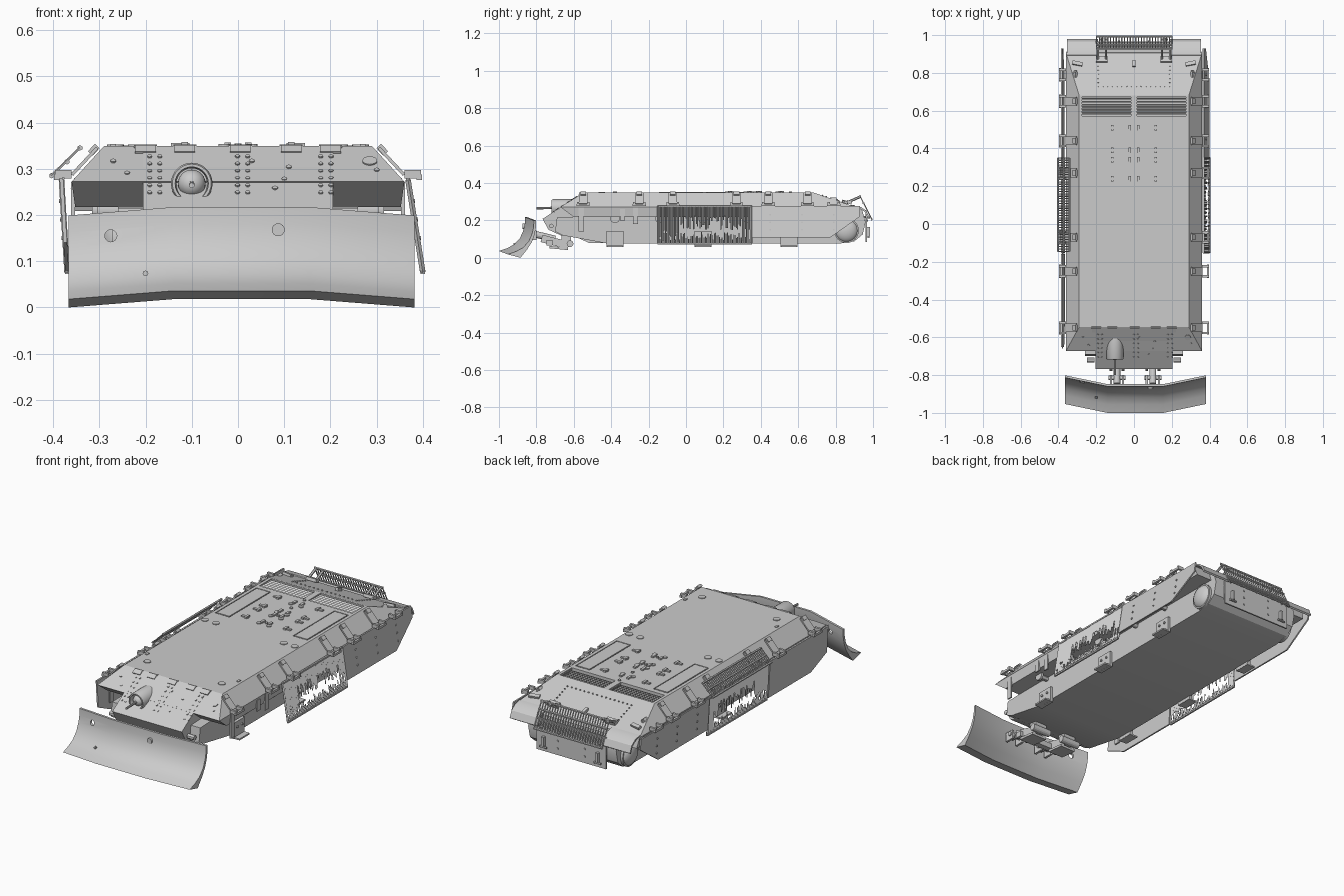
import bpy, bmesh, math, random
from mathutils import Matrix, Vector, Euler

if "Cube" in bpy.data.objects:
    bpy.data.objects.remove(bpy.data.objects["Cube"])

random.seed(4)
GL, SL, RD = 0.576, 0.82, -0.33      # tilt of glacis, side slope, rear deck
AX, AY = (0, math.pi / 2, 0), (math.pi / 2, 0, 0)


def xf(c, rot, s=(1, 1, 1)):
    return Matrix.LocRotScale(Vector(c), Euler(rot), Vector(s))


def box(bm, c, s, rot=(0, 0, 0)):
    bmesh.ops.create_cube(bm, size=1, matrix=xf(c, rot, s))


def cyl(bm, c, r, d, rot=(0, 0, 0), seg=16, r2=None):
    bmesh.ops.create_cone(bm, cap_ends=True, segments=seg, radius1=r, depth=d,
                          radius2=r if r2 is None else r2, matrix=xf(c, rot))


def rod(bm, p, q, r=0.004, seg=6):
    p, q = Vector(p), Vector(q)
    m = Matrix.Translation((p + q) / 2) @ (q - p).to_track_quat('Z', 'Y').to_matrix().to_4x4()
    bmesh.ops.create_cone(bm, cap_ends=True, segments=seg, radius1=r, radius2=r,
                          depth=(q - p).length, matrix=m)


def loft(bm, rings):
    vs = [[bm.verts.new(p) for p in r] for r in rings]
    n = len(rings[0])
    for a, b in zip(vs, vs[1:]):
        for i in range(n):
            bm.faces.new((a[i], a[(i + 1) % n], b[(i + 1) % n], b[i]))
    bm.faces.new(vs[0][::-1])
    bm.faces.new(vs[-1])


def prism(bm, prof, x0, x1):
    loft(bm, [[(x, y, z) for y, z in prof] for x in (x0, x1)])


def make(name, bm, smooth=False):
    bmesh.ops.recalc_face_normals(bm, faces=bm.faces)
    me = bpy.data.meshes.new(name)
    bm.to_mesh(me)
    bm.free()
    ob = bpy.data.objects.new(name, me)
    bpy.context.collection.objects.link(ob)
    if smooth:
        bpy.ops.object.select_all(action='DESELECT')
        ob.select_set(True)
        bpy.context.view_layer.objects.active = ob
        bpy.ops.object.shade_smooth_by_angle(angle=math.radians(30))
    return ob


def cut(ob, name, bm):
    c = make(name, bm)
    c.hide_render = True
    c.hide_set(True)
    mod = ob.modifiers.new(name, 'BOOLEAN')
    mod.object, mod.operation = c, 'DIFFERENCE'


def glacis_z(y):
    return 0.347 + 0.65 * (y + 0.55)


def skirt_x(s, z):
    # right side flares outward towards the bottom, left side leans in slightly
    return .367 + (.28 - z) * .16 if s > 0 else -.382 + (.28 - z) * .06


# upper hull with sloped sides, recessed louvre bays and hatch wells
bm = bmesh.new()
loft(bm, [[(-x, f, z), (x, f, z), (x, b, z), (-x, b, z)] for x, f, b, z in
          ((.352, -.60, .92, .217), (.36, -.672, .905, .272), (.29, -.545, .68, .349))])
hull = make("upper_hull", bm)
bm = bmesh.new()
for s in (-1, 1):
    box(bm, (s * .145, .622, .35), (.258, .1, .04))
    box(bm, (s * .23, .37, .352), (.085, .35, .016))
cut(hull, "roof_recess_cutter", bm)

# lower hull and nose
bm = bmesh.new()
prism(bm, [(-.69, .215), (-.70, .14), (-.66, .12), (-.42, .076), (.82, .076), (.90, .088),
           (.945, .125), (.96, .19), (.94, .262), (.8, .262)], -.26, .26)
prism(bm, [(-.55, .3), (-.55, .349), (-.767, glacis_z(-.767) + .002), (-.735, .15), (-.67, .12), (-.5, .11)],
      -.205, .205)
make("lower_hull", bm, True)

# rear mudguards
bm = bmesh.new()
arc = [(.895, .280), (.935, .272), (.965, .250), (.98, .215)]
for s in (-1, 1):
    prism(bm, arc + [(y - .008, z - .006) for y, z in arc[::-1]], s * .19, s * .355)
make("rear_mudguards", bm, True)

# skirts: rear on both sides, front on the left only
bm = bmesh.new()
rear = [(.35, .278), (.93, .278), (.93, .22), (.77, .107), (.35, .107)]
front = [(-.65, .28), (-.16, .28), (-.16, .08), (-.52, .08), (-.65, .14)]
for s, prof in ((1, rear), (-1, rear), (-1, front)):
    loft(bm, [[(skirt_x(s, z) + d, y, z) for y, z in prof] for d in (-.004, .004)])
for s in (-1, 1):
    for y in (.45, .62, .79):
        for z in (.15, .19, .23):
            cyl(bm, (skirt_x(s, z) + s * .004, y, z), .005, .008, AX, 6)
make("side_skirts", bm)

# side mesh screens with torn vertical strands
bm = bmesh.new()
for s in (-1, 1):
    for z in (.076, .276):
        box(bm, (skirt_x(s, z), .1, z), (.009, .505, .008))

    def strand(y, z0, z1, r):
        rod(bm, (skirt_x(s, z0), y, z0), (skirt_x(s, z1), y, z1), r, 4)
    for y in (-.15, .35):
        strand(y, .076, .276, .006)
    for i in range(72):
        y = -.145 + i * .49 / 71
        a, b = random.uniform(.05, .13), random.uniform(.015, .06)
        if i < 16 or i > 64:
            a = random.uniform(.12, .19)
        strand(y, .275 - a, .275, .003)
        strand(y, .078, .078 + b, .0025)
make("side_screens", bm)

# slanted slat rack on left side
bm = bmesh.new()
for x, z in ((-.403, .285), (-.37, .315), (-.342, .345)):
    rod(bm, (x, -.145, z), (x, .35, z), .006)
for i in range(40):
    y = -.145 + i * .495 / 39
    rod(bm, (-.403, y, .285), (-.342, y, .345), .003, 5)
make("left_slat_rack", bm)

# running gear remains: rollers, hull brackets, final drives
bm = bmesh.new()
for s in (-1, 1):
    for y in (-.38, -.14, .09, .33, .56):
        cyl(bm, (s * .285, y, .21), .014, .05, AX, 12)
        cyl(bm, (s * .31, y, .21), .025, .012, AX, 16)
    for y in (-.38, .09, .55):
        box(bm, (s * .265, y, .1), (.018, .09, .085))
        box(bm, (s * .28, y, .062), (.05, .085, .008))
        for dy in (-.02, .02):
            cyl(bm, (s * .276, y + dy, .115), .006, .01, AX, 6)
    bmesh.ops.create_uvsphere(bm, u_segments=28, v_segments=14, radius=1,
                              matrix=xf((s * .262, .858, .145), (0, 0, 0), (.035, .062, .062)))
    cyl(bm, (s * .265, .858, .145), .066, .016, AX, 32)
    for y in (-.72, -.68):
        cyl(bm, (s * .23, y, .17), .012, .04, AX, 12)
    for y, z, h in ((-.56, .205, .13), (-.34, .23, .06), (-.27, .225, .09)):
        box(bm, (s * .357, y, z), (.008, .028, h))
make("running_gear_mounts", bm, True)

# clamps along both roof edges
bm = bmesh.new()
for s in (-1, 1):
    for y in (.79, .65, .44, .27, -.07, -.25, -.55):
        k = max(0, y - .66) * .25
        box(bm, (s * .332, y, .316 - k), (.08, .045, .007), (0, s * SL, 0))
        for dy in (-.027, .027):
            box(bm, (s * .378, y + dy, .288), (.036, .012, .018))
        box(bm, (s * .392, y, .282), (.012, .07, .012))
        box(bm, (s * .312, y, .341 - k), (.022, .03, .014), (0, s * SL, 0))
rod(bm, (-.378, -.66, .279), (-.378, .9, .279), .003)
make("roof_edge_clamps", bm)

# louvre slats and hatch covers inside the recesses
bm = bmesh.new()
for s in (-1, 1):
    for i in range(6):
        box(bm, (s * .145, .584 + i * .0155, .34), (.258, .012, .003), (.6, 0, 0))
    box(bm, (s * .23, .37, .347), (.075, .338, .006))
make("roof_louvres_and_hatches", bm)

# small roof fittings
bm = bmesh.new()
for s in (-1, 1):
    for y in (.51, .39, .34, .24):
        box(bm, (s * .125, y, .351), (.04, .014, .009))
        box(bm, (s * .115, y, .353), (.014, .028, .01))
        box(bm, (s * .022, y, .352), (.014, .03, .01))
        cyl(bm, (s * .03, y - .02, .350), .012, .008)
    for c in ((.265, .10), (.2, .10), (.22, -.45)):
        cyl(bm, (s * c[0], c[1], .350), .018, .005, seg=20)
    box(bm, (s * .27, -.38, .35), (.012, .02, .006))
    # rear deck lift hooks and bolt lines
    box(bm, (s * .3, .85, .296), (.055, .02, .014), (RD, 0, s * .2))
    for i in range(8):
        cyl(bm, (s * (.014 + i * .025), .73, .333), .004, .008, (RD, 0, 0), 6)
    for i in range(5):
        cyl(bm, (s * .19, .75 + i * .022, .326 - i * .0075), .004, .008, (RD, 0, 0), 6)
for y in (.56, .45, .34, .24):
    cyl(bm, (0, y, .350), .008, .01, seg=8)
box(bm, (0, .85, .298), (.016, .035, .016), (RD, 0, 0))
make("roof_fittings", bm)

# glacis hinges, rivets and lamp
bm = bmesh.new()
for x in (-.2, -.115, .005, .115, .2):
    box(bm, (x, -.562, .341), (.045, .024, .008), (GL, 0, 0))
    cyl(bm, (x, -.548, .347), .005, .05, AX, 8)
for x in (-.18, .01, .19):
    for dx in (-.011, .011):
        for i in range(6):
            y = -.585 - i * .024
            cyl(bm, (x + dx, y, glacis_z(y)), .005, .01, (GL, 0, 0), 8)
for x, y in ((.03, -.6), (.1, -.66), (.11, -.62), (.08, -.69), (-.27, -.6), (-.24, -.64), (.3, -.63)):
    cyl(bm, (x, y, glacis_z(y)), .006, .01, (GL, 0, 0), 8)
cyl(bm, (.285, -.60, .315), .016, .008, (GL, 0, 0))
make("glacis_fittings", bm)

# hollow ball mount collar with recessed ball and short barrel
bm = bmesh.new()
outline = [(-.60, .045), (-.712, .045), (-.718, .042), (-.718, .036), (-.68, .033), (-.60, .033)]
loft(bm, [[(-.1 + r * math.cos(a), y, .268 + r * math.sin(a)) for a in (i * math.tau / 28 for i in range(28))]
          for y, r in outline])
bmesh.ops.create_uvsphere(bm, u_segments=24, v_segments=12, radius=.03, matrix=xf((-.1, -.69, .268), (0, 0, 0)))
rod(bm, (-.1, -.69, .268), (-.1, -.8, .264), .006, 10)
make("ball_mount", bm, True)

# dozer blade: swept wings, concave face, one hole
prof = [(-1.0, .036), (-.955, .052), (-.918, .072), (-.888, .105), (-.870, .145), (-.862, .18), (-.860, .217),
        (-.848, .217), (-.849, .18), (-.857, .14), (-.872, .10), (-.898, .06), (-.932, .018)]
bm = bmesh.new()
rings = []
for x in (-.374, -.147, .147, .374):
    k = max(0, (abs(x) - .147) / .227)
    rings.append([(x + .0075, y + .047 * k, z - .018 * k) for y, z in prof])
loft(bm, rings)
blade = make("dozer_blade", bm, True)
bm = bmesh.new()
cyl(bm, (-.275, -.85, .155), .013, .2, AY, 20)
cut(blade, "blade_hole_cutter", bm)

# blade linkage and face lugs
bm = bmesh.new()
cyl(bm, (.087, -.866, .168), .014, .014, AY)
cyl(bm, (-.2, -.918, .074), .006, .01, AY, 8)
for x in (-.09, .1):
    rod(bm, (x, -.845, .135), (x, -.70, .10), .018, 14)
    for dx in (-.032, .032):
        box(bm, (x + dx, -.825, .12), (.012, .05, .05))
        box(bm, (x + dx, -.70, .085), (.014, .15, .04), (-.25, 0, 0))
    cyl(bm, (x, -.815, .125), .012, .09, AX, 12)
    cyl(bm, (x, -.62, .075), .018, .11, AX, 14)
    box(bm, (x, -.68, .052), (.09, .1, .012), (-.1, 0, 0))
    box(bm, (x, -.64, .095), (.07, .05, .06))
box(bm, (.005, -.73, .08), (.3, .03, .03))
make("blade_linkage", bm)

# rear slat basket and supports
bm = bmesh.new()
top, bot = (.93, .33), (.993, .205)
for t in (0, .3, 1):
    y, z = (top[i] + (bot[i] - top[i]) * t for i in (0, 1))
    rod(bm, (-.2, y, z), (.205, y, z), .006)
for i in range(28):
    x = -.198 + i * .4 / 27
    rod(bm, (x, *top), (x, *bot), .0032, 5)
for s in (-1, 1):
    for dx in (-.022, .022):
        rod(bm, (s * .17 + dx, .86, .295), (s * .17 + dx, .935, .328), .007)
    box(bm, (s * .17, .872, .297), (.06, .03, .016), (RD, 0, 0))
    rod(bm, (s * .17, .94, .22), (s * .17, .985, .215), .006)
make("rear_basket", bm)

# rear plate with tow hooks
bm = bmesh.new()
box(bm, (0, .963, .17), (.41, .008, .17))
for s in (-1, 1):
    box(bm, (s * .16, .973, .14), (.014, .02, .05))
    rod(bm, (s * .14, .976, .11), (s * .18, .976, .11), .006)
    for z in (.12, .16, .2):
        cyl(bm, (s * .08, .968, z), .005, .008, AY, 8)
make("rear_plate", bm)
